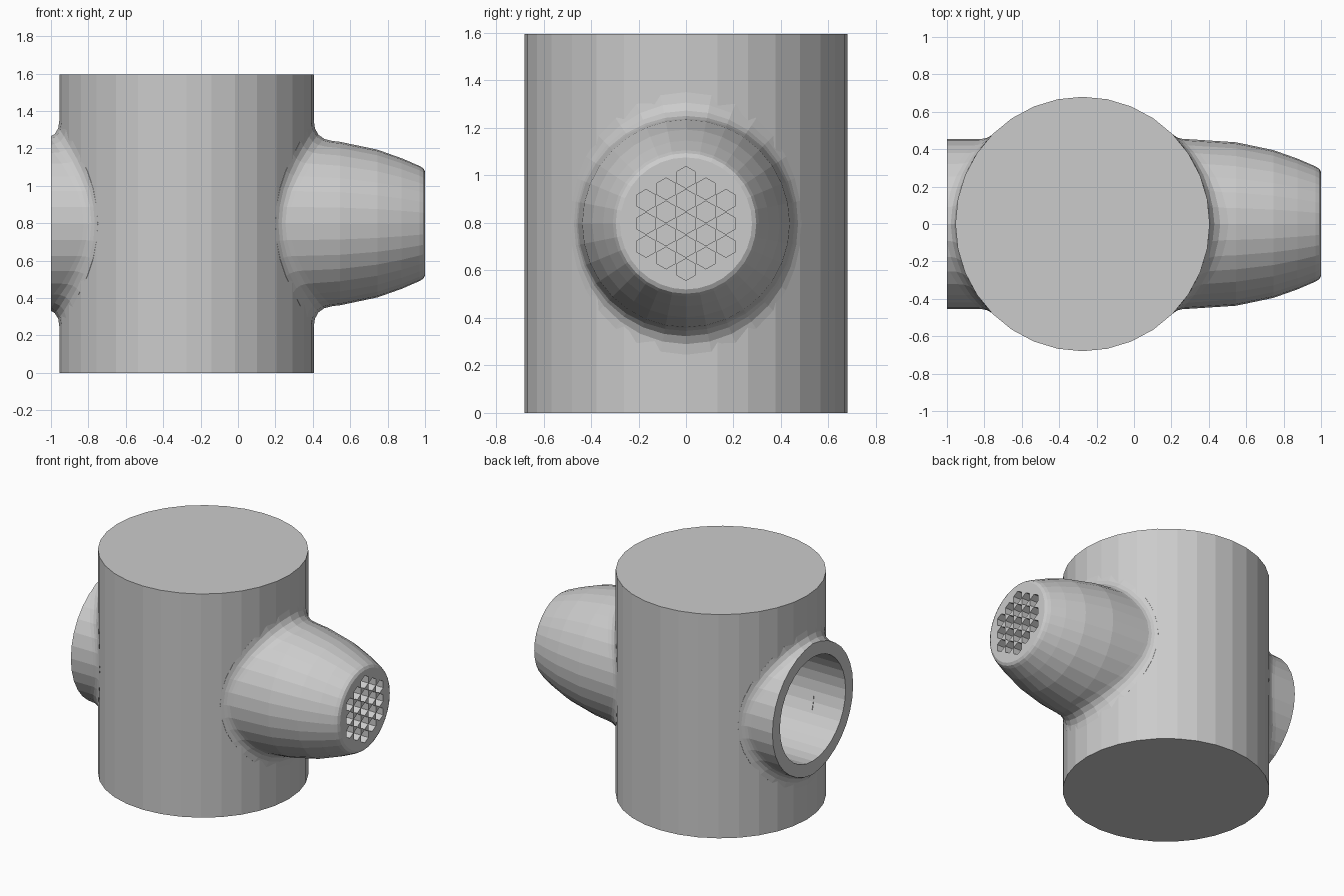
import bpy, bmesh, math
from mathutils import Matrix

if "Cube" in bpy.data.objects:
    bpy.data.objects.remove(bpy.data.objects["Cube"])

CX, R, H, CZ = -0.275, 0.68, 1.595, 0.798   # body axis, radius, height; branch height
N = 32
SEG = 2 * math.pi / N

grey = bpy.data.materials.new("light grey")
grey.diffuse_color = (0.6, 0.6, 0.6, 1)
grey.use_nodes = True
grey.node_tree.nodes["Principled BSDF"].inputs["Base Color"].default_value = grey.diffuse_color


def finish(bm, name):
    bmesh.ops.recalc_face_normals(bm, faces=bm.faces)
    me = bpy.data.meshes.new(name)
    bm.to_mesh(me)
    bm.free()
    me.materials.append(grey)
    ob = bpy.data.objects.new(name, me)
    bpy.context.collection.objects.link(ob)
    return ob


def prism(bm, sides, radius, x0, x1, y=0, z=CZ):
    """Prism lying along x."""
    mat = Matrix.Translation(((x0 + x1) / 2, y, z)) @ Matrix.Rotation(math.pi / 2, 4, 'Y') \
        @ Matrix.Rotation(math.pi / 2 if sides == 6 else 0, 4, 'Z')
    bmesh.ops.create_cone(bm, cap_ends=True, segments=sides, radius1=radius,
                          radius2=radius, depth=x1 - x0, matrix=mat)


def cut(ob, cutter):
    m = ob.modifiers.new("cut", 'BOOLEAN')
    m.operation, m.solver, m.object = 'DIFFERENCE', 'EXACT', cutter
    bpy.context.view_layer.objects.active = ob
    bpy.ops.object.modifier_apply(modifier=m.name)


def surf(y):
    """Distance from the body axis, along x, of the faceted body wall at y."""
    a = math.asin(y / R)
    mid = (math.floor(a / SEG) + 0.5) * SEG
    return R * math.cos(SEG / 2) / math.cos(a - mid) * math.cos(a)


def interp(profile, u):
    for (u0, r0), (u1, r1) in zip(profile, profile[1:]):
        if u <= u1:
            return r0 + (r1 - r0) * max(0, (u - u0) / (u1 - u0))
    return profile[-1][1]


def branch(bm, sx, profile, start, fillet=0.1, r0=0.453):
    """Side pipe with a rounded fillet where it meets the body."""
    rings = []
    for i in range(N):
        th = i * SEG
        c, s = math.cos(th), math.sin(th)
        ny = r0 * c / R
        phi = math.acos(c * ny)
        t = fillet * math.tan(phi / 2)
        tq = t * (1 - c * c * (1 - math.sqrt(1 - ny * ny)))
        corner = (surf(r0 * c), r0)
        p = (corner[0] + t, interp(profile, corner[0] + t))
        q = (surf((r0 + tq) * c), r0 + tq)
        pts = [(0.5, 0.3), (q[0] - 0.03, q[1])]
        for k in range(5):
            w = k / 4
            pts.append(tuple((1 - w) ** 2 * q[j] + 2 * w * (1 - w) * corner[j] + w * w * p[j]
                             for j in (0, 1)))
        pts += [pr for pr in profile if pr[0] > start]
        rings.append([bm.verts.new((CX + sx * u, r * c, CZ + r * s)) for u, r in pts])
    for a, b in zip(rings, rings[1:] + rings[:1]):
        for k in range(len(a) - 1):
            bm.faces.new((a[k], a[k + 1], b[k + 1], b[k]))
    bm.faces.new([r[0] for r in rings])
    bm.faces.new([r[-1] for r in rings])


# main body cylinder
bm = bmesh.new()
bmesh.ops.create_cone(bm, cap_ends=True, segments=N, radius1=R, radius2=R, depth=H,
                      matrix=Matrix.Translation((CX, 0, H / 2)))
body = finish(bm, "body")

# tapered outlet nozzle on the right
bm = bmesh.new()
branch(bm, 1, [(0.48, 0.456), (0.68, 0.452), (0.82, 0.437), (1.02, 0.395), (1.15, 0.349),
               (1.245, 0.308), (1.265, 0.296), (1.275, 0.278)], 0.8)
nozzle = finish(bm, "outlet_nozzle")

# short inlet pipe on the left, trimmed flat at x = -1
bm = bmesh.new()
branch(bm, -1, [(0.48, 0.455), (0.9, 0.455)], 0.8)
bmesh.ops.bisect_plane(bm, geom=bm.verts[:] + bm.edges[:] + bm.faces[:],
                       plane_co=(-1, 0, 0), plane_no=(-1, 0, 0), clear_outer=True)
bmesh.ops.holes_fill(bm, edges=[e for e in bm.edges if e.is_boundary], sides=0)
inlet = finish(bm, "inlet_pipe")

# inlet bore
bm = bmesh.new()
prism(bm, N, 0.37, -1.2, 0.1)
bore = finish(bm, "bore_cutter")
cut(body, bore)
cut(inlet, bore)

# honeycomb of 19 holes in the nozzle face
bm = bmesh.new()
P = 0.097
for col in range(-2, 3):
    count = 5 - abs(col)
    for k in range(count):
        prism(bm, 6, 0.046, 0.85, 1.1, col * P * math.sqrt(3) / 2,
              CZ + (k - (count - 1) / 2) * P)
holes = finish(bm, "honeycomb_cutter")
cut(nozzle, holes)

for helper in (bore, holes):
    bpy.data.objects.remove(helper)
